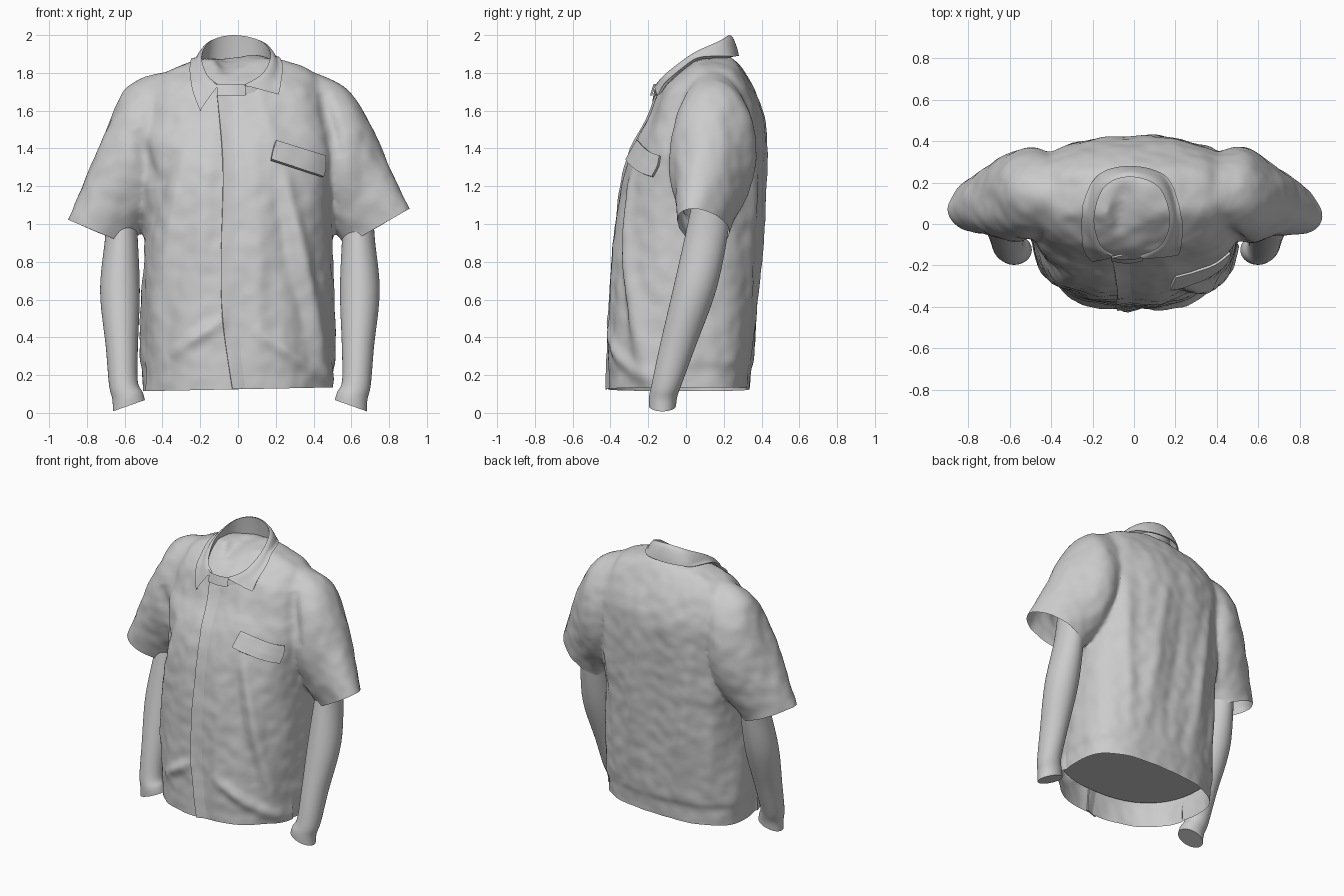
import bpy, bmesh, math
from mathutils import Vector, noise
from mathutils.bvhtree import BVHTree

if "Cube" in bpy.data.objects:
    bpy.data.objects.remove(bpy.data.objects["Cube"])


def spline(keys, n):
    """Catmull-Rom through tuples of numbers, n steps per span."""
    out = []
    for i in range(len(keys) - 1):
        p = [keys[max(0, min(len(keys) - 1, i + k))] for k in (-1, 0, 1, 2)]
        for s in range(n):
            t = s / n
            out.append(tuple(b + .5 * t * (c - a + t * (2*a - 5*b + 4*c - d + t * (3*(b - c) + d - a)))
                             for a, b, c, d in zip(*p)))
    return out + [tuple(keys[-1])]


def loft(bm, rings, closed=True, caps=True):
    vs = [[bm.verts.new(p) for p in r] for r in rings]
    n = len(vs[0])
    for a, b in zip(vs, vs[1:]):
        for i in range(n if closed else n - 1):
            j = (i + 1) % n
            bm.faces.new((a[i], a[j], b[j], b[i]))
    if caps:
        bm.faces.new(vs[0])
        bm.faces.new(vs[-1])


def make(name, bm):
    bmesh.ops.recalc_face_normals(bm, faces=bm.faces)
    me = bpy.data.meshes.new(name)
    bm.to_mesh(me)
    bm.free()
    ob = bpy.data.objects.new(name, me)
    bpy.context.collection.objects.link(ob)
    finish(ob)
    return ob


def finish(ob):
    bpy.ops.object.select_all(action='DESELECT')
    ob.select_set(True)
    bpy.context.view_layer.objects.active = ob
    bpy.ops.object.shade_smooth_by_angle(angle=math.radians(45))


def apply_all(ob):
    bpy.context.view_layer.objects.active = ob
    for m in list(ob.modifiers):
        bpy.ops.object.modifier_apply(modifier=m.name)


def spow(v, e):
    return math.copysign(abs(v) ** e, v)


ANG = [2 * math.pi * i / 48 for i in range(48)]

# Torso volume: z, half width, front y, back y, forward slope of the neckline
bm = bmesh.new()
torso = [(.04, .51, -.41, .345, 0), (.3, .515, -.405, .36, 0), (.6, .51, -.395, .38, 0), (.9, .50, -.38, .40, 0),
         (1.2, .50, -.335, .415, 0), (1.4, .51, -.275, .42, 0), (1.55, .50, -.21, .415, .1),
         (1.70, .47, -.165, .365, .25), (1.81, .385, -.14, .305, .5), (1.865, .24, -.135, .265, .75),
         (1.885, .12, -.10, .22, .8)]


def torso_ring(z, w, f, b, tilt, s=1):
    c, ring = (.05 if z < 1.5 else .08), []
    e = .72 if z < 1 else .6
    for a in ANG:
        y = c + s * ((b - c) * spow(math.sin(a), e) if a < math.pi else (c - f) * spow(math.sin(a), .88))
        ring.append((s * w * spow(math.cos(a), .82), y, z + tilt * min(0, y - .06)))
    return ring


loft(bm, [torso_ring(*k) for k in spline(torso, 5)])

# Sleeve volumes: outer point, inner point, half depth
sleeve = [(.36, .13, 1.82, .33, .13, 1.25, .18), (.57, .14, 1.735, .41, .15, 1.12, .225),
          (.70, .11, 1.53, .47, .15, 1.02, .215), (.81, .08, 1.28, .52, .14, .95, .17),
          (.905, .045, 1.08, .56, .14, .88, .13), (.95, .03, .96, .60, .14, .80, .12)]
for side in (1, -1):
    rings = []
    for ox, oy, oz, ix, iy, iz, d in spline(sleeve, 5):
        if side < 0:
            oz, oy = oz - .18 * max(0, ox - .6), oy + .08 * max(0, ox - .6)
        o, i = Vector((ox * side, oy, oz)), Vector((ix * side, iy, iz))
        rings.append([(o + i) / 2 + (o - i) / 2 * math.cos(a) + Vector((0, d * math.sin(a), 0)) for a in ANG])
    loft(bm, rings)
shirt = make("shirt_body", bm)

# Fuse torso and sleeves into one cloth surface
m = shirt.modifiers.new("fuse", 'REMESH')
m.mode, m.voxel_size = 'VOXEL', .014
m = shirt.modifiers.new("soften", 'SMOOTH')
m.factor, m.iterations = .5, 14
apply_all(shirt)
bm = bmesh.new()
bm.from_mesh(shirt.data)


def trim(co, no, test):
    """Slice with a plane and remove the faces in front of it."""
    co, no = Vector(co), Vector(no)
    fs = [f for f in bm.faces if test(f.calc_center_median())]
    geom = list({v for f in fs for v in f.verts}) + list({e for f in fs for e in f.edges}) + fs
    bmesh.ops.bisect_plane(bm, geom=geom, plane_co=co, plane_no=no)
    gone = [f for f in bm.faces if test(f.calc_center_median()) and (f.calc_center_median() - co).dot(no) > 0]
    bmesh.ops.delete(bm, geom=gone, context='FACES')


# Open the hem and cuffs
trim((0, 0, .125), (.02, 0, -1), lambda p: p.z < .3)
trim((.905, 0, 1.08), (.2, 0, -.345), lambda p: p.x > .54)
trim((-.905, 0, 1.025), (-.145, 0, -.345), lambda p: p.x < -.54)

# Cloth folds: x, z to x, z, height, width
front = [(-.28, 1.42, -.46, .35, .018, .04), (.24, 1.3, .48, .08, .034, .04), (.18, 1.25, .36, .4, -.016, .05),
         (-.36, .30, -.06, .51, .02, .035), (.08, .45, .50, .15, .025, .04), (-.54, 1.5, -.44, 1.2, -.025, .04),
         (.45, 1.7, .54, 1.35, -.025, .035), (-.13, 1.6, -.22, .5, .012, .05), (.12, 1.0, .10, .1, .014, .05),
         (-.50, .9, -.34, 1.4, -.018, .04), (.10, 1.75, .2, 1.4, .010, .04)]
back = [(-.34, 1.6, -.16, .25, .015, .045), (.06, 1.6, .22, .25, .014, .05), (.38, 1.5, .30, .3, .016, .045),
        (-.08, 1.5, .04, .25, -.012, .05), (-.44, 1.4, -.38, .3, .013, .04)]
bm.normal_update()
moves = []
for v in bm.verts:
    p = v.co
    h = .013 * noise.noise(Vector((p.x * 6, p.y * 6, p.z * 2))) + .005 * noise.noise(p * 13)
    for x1, z1, x2, z2, amp, wid in (front if p.y < .08 else back):
        a, d = Vector((x1, z1)), Vector((x2 - x1, z2 - z1))
        q = Vector((p.x, p.z)) - a
        t = max(0, min(1, q.dot(d) / d.length_squared))
        h += amp * math.sin(math.pi * t) ** .7 * math.exp(-((q - d * t).length / wid) ** 2) \
            * min(1, abs(p.y - .08) / .08)
    if p.y > -.1 and abs(p.x) < .53:                      # waistband pulls in
        h -= .012 / (1 + math.exp((p.z - .25) * 80))
    moves.append((v, v.normal * h))
for v, d in moves:
    v.co += d
bm.normal_update()
bm.to_mesh(shirt.data)
tree = BVHTree.FromBMesh(bm)
bm.free()
finish(shirt)

# Closed floor inside the hem
bm = bmesh.new()
bm.faces.new([bm.verts.new(p) for p in torso_ring(.29, .515, -.405, .36, 0, .97)])
make("inner_floor", bm)


def patch(name, left, right, lift, thick, n=14):
    """Cloth panel laid on the shirt front between two (x, z) edges."""
    pb, rows, y = bmesh.new(), [], -.15
    for (x1, z1), (x2, z2) in zip(spline(left, n), spline(right, n)):
        row = []
        for k in range(11):
            x, z = x1 + (x2 - x1) * k / 10, z1 + (z2 - z1) * k / 10
            hit = tree.ray_cast(Vector((x, -1, z)), Vector((0, 1, 0)))[0]
            y = hit.y if hit and hit.y < .1 else y
            row.append((x, y - lift(k / 10, len(rows) / (2 * n)), z))
        rows.append(row)
    loft(pb, rows, closed=False, caps=False)
    ob = make(name, pb)
    m = ob.modifiers.new("cloth", 'SOLIDIFY')
    m.thickness, m.offset = thick, 0
    apply_all(ob)
    finish(ob)


# Front placket and pocket flap
patch("front_placket", [(-.11, 1.68), (-.08, 1.3), (-.09, .8), (-.08, .48), (-.03, .125)],
      [(.0, 1.68), (.01, 1.3), (.02, .8), (.03, .48), (.06, .13)], lambda k, t: .012 - .022 * k, .008)
patch("pocket_flap", [(.20, 1.44), (.185, 1.39), (.175, 1.34)], [(.46, 1.36), (.46, 1.30), (.45, 1.25)],
      lambda k, t: .004 + .022 * t, .016)

# Collar: top fold and outer leaf edge, left front round the back to right front
top = [(-.10, -.15, 1.735), (-.165, -.10, 1.79), (-.195, .03, 1.89), (-.145, .18, 1.97), (-.02, .23, 2.0),
       (.12, .18, 1.97), (.175, .03, 1.90), (.135, -.10, 1.80), (.03, -.155, 1.735)]
leaf = [(-.20, -.18, 1.60), (-.24, -.10, 1.71), (-.245, .05, 1.82), (-.18, .23, 1.88), (-.02, .28, 1.89),
        (.15, .23, 1.88), (.225, .05, 1.83), (.23, -.07, 1.76), (.215, -.15, 1.685)]


def clear(p, gap):
    """Keep a point outside the shirt surface."""
    loc, no = tree.find_nearest(p)[:2]
    d = (p - loc).dot(no)
    return p + no * (gap - d) if d < gap else p


bm = bmesh.new()
rings = []
for t, l in zip(spline(top, 8), spline(leaf, 8)):
    t, l = Vector(t), Vector(l)
    out = Vector((t.x + .02, t.y - .04, 0)).normalized()
    stand = Vector((t.x, t.y, t.z - .05 - .4 * (t.z - 1.73))) + out * .01
    outer = [clear(t.lerp(l, k) + out * w, .016) for k, w in
             ((.2, .013), (.4, .012), (.6, .01), (.8, .006), (1, 0))]
    rings.append([stand, t.lerp(stand, .4), t - out * .003, t + out * .01 - Vector((0, 0, .003))] + outer
                 + [clear(l - out * .01, .003)])
loft(bm, rings, closed=False, caps=False)
make("collar", bm)

# Small button tab at the throat
bm = bmesh.new()
loft(bm, [[(x, -.17 - .012 * math.sin((x + .11) * 21) + (1.71 - z) * -.3, z) for x in
           (-.11, -.08, -.05, -.02, .01, .04)] for z in (1.68, 1.71, 1.74)], closed=False, caps=False)
make("collar_tab", bm)

# Arms: x, y, z, half width, half depth, end tilt
arm = [(.64, .14, 1.15, .08, .10, 0), (.637, .11, .95, .085, .112, 0), (.645, .045, .65, .105, .115, 0),
       (.635, -.045, .35, .085, .095, 0), (.627, -.10, .16, .076, .08, .01), (.605, -.12, .09, .08, .075, .02),
       (.598, -.125, .038, .085, .072, .03)]
for side, shift, name in ((1, 0, "left_arm"), (-1, .02, "right_arm")):
    bm = bmesh.new()
    loft(bm, [[(side * (x - shift + rx * math.cos(a)), y + ry * math.sin(a), z - tilt * math.cos(a)) for a in ANG]
              for x, y, z, rx, ry, tilt in spline(arm, 6)])
    make(name, bm)
